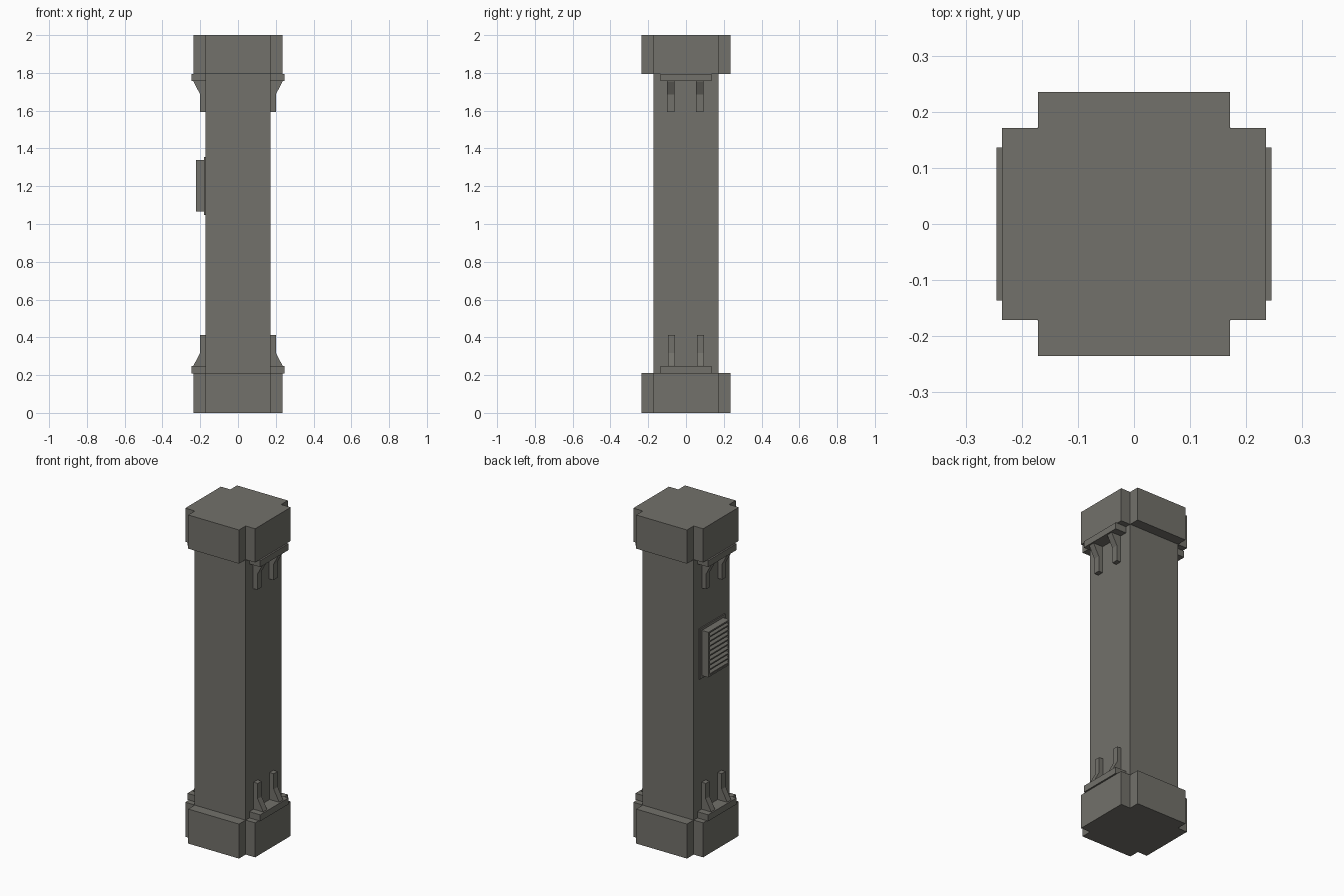
import bpy, bmesh
from mathutils import Vector

if "Cube" in bpy.data.objects:
    bpy.data.objects.remove(bpy.data.objects["Cube"])

grey = bpy.data.materials.new("warm grey metal")
grey.diffuse_color = (0.17, 0.165, 0.145, 1)
grey.use_nodes = True
grey.node_tree.nodes["Principled BSDF"].inputs["Base Color"].default_value = grey.diffuse_color


def prism(name, pts, vec):
    """Extrude a closed outline of 3D points along vec."""
    bm = bmesh.new()
    face = bm.faces.new([bm.verts.new(p) for p in pts])
    ext = bmesh.ops.extrude_face_region(bm, geom=[face])
    bmesh.ops.translate(bm, vec=Vector(vec),
                        verts=[g for g in ext["geom"] if isinstance(g, bmesh.types.BMVert)])
    bmesh.ops.recalc_face_normals(bm, faces=bm.faces)
    mesh = bpy.data.meshes.new(name)
    bm.to_mesh(mesh)
    bm.free()
    mesh.materials.append(grey)
    ob = bpy.data.objects.new(name, mesh)
    bpy.context.collection.objects.link(ob)
    return ob


def box(name, x0, x1, y0, y1, z0, z1):
    return prism(name, [(x0, y0, z0), (x1, y0, z0), (x1, y1, z0), (x0, y1, z0)], (0, 0, z1 - z0))


# square shaft
S = 0.172
box("shaft", -S, S, -S, S, 0.205, 1.8)

# cross-shaped end blocks
a, b = 0.235, 0.171
cross = [(a, -b), (a, b), (b, b), (b, a), (-b, a), (-b, b),
         (-a, b), (-a, -b), (-b, -b), (-b, -a), (b, -a), (b, -b)]
for name, z0, z1 in (("base_block", 0, 0.21), ("top_block", 1.795, 2.0)):
    prism(name, [(x, y, z0) for x, y in cross], (0, 0, z1 - z0))

# bracket ledges and ribs on both x sides, bottom and top
rib = [(0.165, 0.245), (0.236, 0.245), (0.236, 0.25), (0.2, 0.318), (0.2, 0.412), (0.165, 0.412)]
for end in ("lower", "upper"):
    def h(z):
        return z if end == "lower" else 2.004 - z
    for side, s in (("right", 1), ("left", -1)):
        lo, hi = sorted((h(0.209), h(0.248)))
        x0, x1 = sorted((s * 0.165, s * 0.245))
        box(f"{end}_{side}_ledge", x0, x1, -0.136, 0.136, lo, hi)
        shift = 0.0 if end == "lower" else -0.004
        for y in (-0.077, 0.077):
            prism(f"{end}_{side}_rib",
                  [(s * x, y - 0.019 + shift, h(z)) for x, z in rib], (0, 0.038, 0))

# vent on the left side: mounting plate, rim and slanted louvres
box("vent_plate", -0.179, -0.168, -0.122, 0.122, 1.048, 1.355)
V, z0, z1, t = 0.102, 1.065, 1.34, 0.009
box("vent_rim_bottom", -0.222, -0.175, -V, V, z0, z0 + t)
box("vent_rim_top", -0.222, -0.175, -V, V, z1 - t, z1)
for s in (-1, 1):
    y0, y1 = sorted((s * V, s * (V - t)))
    box("vent_rim_side", -0.222, -0.175, y0, y1, z0 + t, z1 - t)
n = 9
step = (z1 - z0 - 2 * t) / n
for i in range(n):
    z = z0 + t + i * step
    prism("vent_louvre", [(-0.221, -V + t, z + 0.001), (-0.221, -V + t, z + 0.008),
                          (-0.196, -V + t, z + step), (-0.178, -V + t, z + step),
                          (-0.178, -V + t, z + 0.001)], (0, 2 * (V - t), 0))
